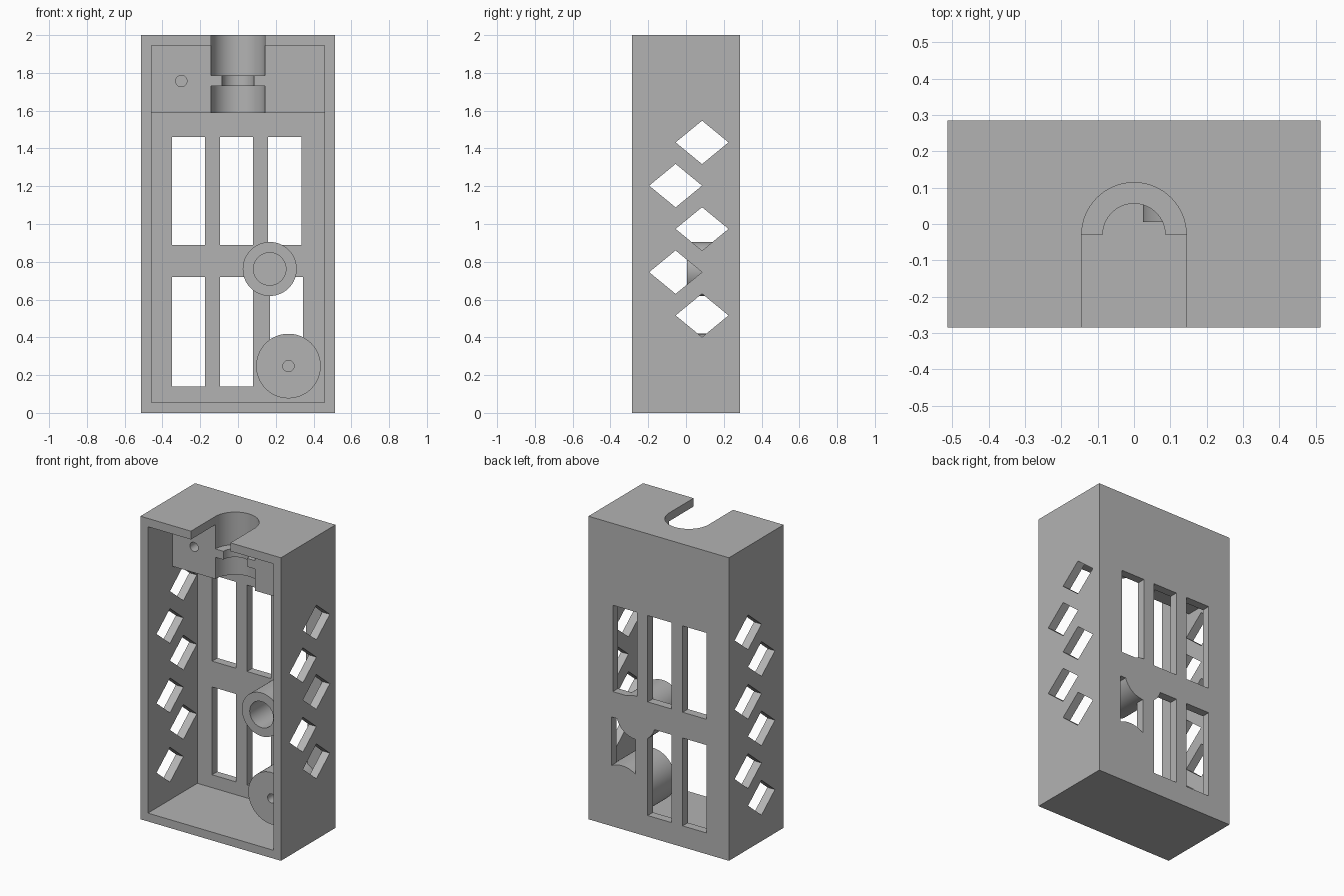
import bpy, bmesh, math
from mathutils import Matrix, Vector

cube = bpy.data.objects.get("Cube")
if cube:
    bpy.data.objects.remove(cube, do_unlink=True)

GREY = (0.45, 0.45, 0.45, 1)
mat = bpy.data.materials.new("matte grey")
mat.use_nodes = True
mat.diffuse_color = GREY
mat.node_tree.nodes["Principled BSDF"].inputs["Base Color"].default_value = GREY


def finish(name, bm):
    bmesh.ops.recalc_face_normals(bm, faces=bm.faces)
    mesh = bpy.data.meshes.new(name)
    bm.to_mesh(mesh)
    bm.free()
    mesh.materials.append(mat)
    obj = bpy.data.objects.new(name, mesh)
    bpy.context.collection.objects.link(obj)
    return obj


def box(name, x, y, z):
    """Box from (min, max) pairs."""
    bm = bmesh.new()
    bmesh.ops.create_cube(bm, size=1)
    for v in bm.verts:
        v.co = Vector([(a + b) / 2 + c * (b - a) for (a, b), c in zip((x, y, z), v.co)])
    return finish(name, bm)


def cylinder(name, radius, axis, centre, span, sides=64):
    """Cylinder along y (centre = x, z) or along z (centre = x, y)."""
    bm = bmesh.new()
    bmesh.ops.create_cone(bm, cap_ends=True, segments=sides, radius1=radius,
                          radius2=radius, depth=span[1] - span[0])
    mid = sum(span) / 2
    if axis == "y":
        m = Matrix.Translation((centre[0], mid, centre[1])) @ Matrix.Rotation(math.pi / 2, 4, "X")
    else:
        m = Matrix.Translation((*centre, mid))
    bm.transform(m)
    return finish(name, bm)


def diamond(name, x, y, z):
    """Diamond prism running along x."""
    bm = bmesh.new()
    ring = [bm.verts.new((x[0], y + dy, z + dz))
            for dy, dz in ((-0.14, 0), (0, -0.115), (0.14, 0), (0, 0.115))]
    face = bm.faces.new(ring)
    ext = bmesh.ops.extrude_face_region(bm, geom=[face])["geom"]
    bmesh.ops.translate(bm, vec=(x[1] - x[0], 0, 0),
                        verts=[g for g in ext if isinstance(g, bmesh.types.BMVert)])
    return finish(name, bm)


def combine(target, tools, operation):
    """Apply one boolean per tool, then drop the tools."""
    for tool in tools:
        tool.hide_render = True
        mod = target.modifiers.new(tool.name, "BOOLEAN")
        mod.operation, mod.solver, mod.object = operation, "EXACT", tool
    bpy.context.view_layer.update()
    graph = bpy.context.evaluated_depsgraph_get()
    mesh = bpy.data.meshes.new_from_object(target.evaluated_get(graph))
    target.modifiers.clear()
    target.data = mesh
    for tool in tools:
        bpy.data.objects.remove(tool, do_unlink=True)


W, D, H = 0.513, 0.285, 2.0
T = 0.055
FRONT = -0.03      # front of the mount block and lower boss
BACK = D - T       # inside of the back wall

# Open-fronted case
case = box("vented_case", (-W, W), (-D, D), (0, H))
cuts = [box("cavity", (T - W, W - T), (-D - 0.1, BACK), (T, H - T))]

# Back windows: two rows of three
for z, shift in (((0.14, 0.72), 0.01), ((0.89, 1.46), 0)):
    for x in (-0.35, -0.095, 0.16):
        x += shift if x > 0 else 0
        cuts.append(box("window", (x, x + 0.175), (BACK - 0.05, D + 0.1), z))

# Staggered diamond vents, one fewer on the left wall
for side, count in ((-1, 6), (1, 5)):
    span = sorted((side * (W - T - 0.01), side * (W + 0.1)))
    for i in range(count):
        cuts.append(diamond("vent", span, (0.085, -0.055)[i % 2], 1.432 - 0.229 * i))
combine(case, cuts, "DIFFERENCE")

# Mount block under the lid and two round bosses on the back wall
combine(case, [
    box("mount_block", (-W + 0.02, W - 0.02), (FRONT, D - 0.02), (1.587, H - 0.02)),
    cylinder("upper_boss", 0.143, "y", (0.168, 0.762), (0.005, D)),
    cylinder("lower_boss", 0.171, "y", (0.267, 0.248), (FRONT, D)),
], "UNION")

# Stepped bore, lid slot and blind holes
R, NECK = 0.144, 0.086
combine(case, [
    cylinder("lower_bore", R, "z", (0, FRONT), (1.5, 1.73)),
    cylinder("upper_bore", R, "z", (0, FRONT), (1.785, H + 0.1)),
    cylinder("neck_bore", NECK, "z", (0, FRONT), (1.7, 1.81)),
    box("lid_slot", (-R, R), (-D - 0.1, FRONT), (1.85, H + 0.1)),
    cylinder("upper_boss_hole", NECK, "y", (0.168, 0.762), (-0.1, 0.2)),
    cylinder("lower_boss_hole", 0.03, "y", (0.267, 0.248), (-0.1, 0.2), 32),
    cylinder("screw_hole", 0.03, "y", (-0.3, 1.757), (-0.1, 0.2), 32),
], "DIFFERENCE")

bpy.ops.object.select_all(action="DESELECT")
case.select_set(True)
bpy.context.view_layer.objects.active = case
bpy.ops.object.shade_smooth_by_angle(angle=math.radians(30))
